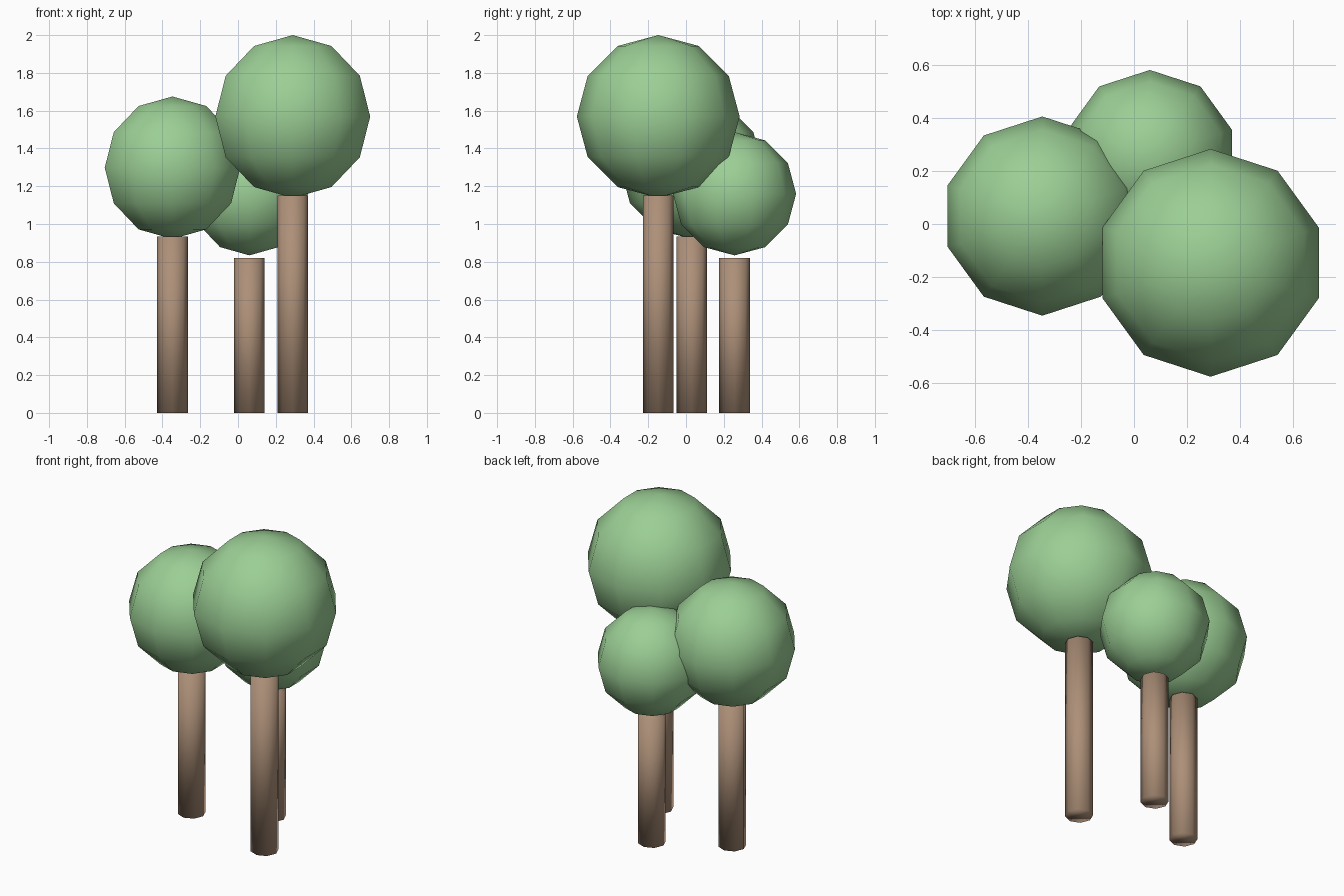
import bpy

if "Cube" in bpy.data.objects:
    bpy.data.objects.remove(bpy.data.objects["Cube"])


def material(name, color):
    mat = bpy.data.materials.new(name)
    mat.diffuse_color = color
    mat.use_nodes = True
    mat.node_tree.nodes["Principled BSDF"].inputs["Base Color"].default_value = mat.diffuse_color
    return mat


leaf = material("leaf_green", (0.33, 0.62, 0.30, 1))
bark = material("bark_brown", (0.42, 0.28, 0.19, 1))


def finish(name, mat):
    obj = bpy.context.object
    obj.name = name
    obj.data.materials.append(mat)
    bpy.ops.object.shade_smooth()


def tree(name, x, y, trunk_top, crown_z, crown_radius):
    # eight-sided straight trunk, smooth shaded over the caps
    bpy.ops.mesh.primitive_cylinder_add(vertices=8, radius=0.081, depth=trunk_top,
                                        location=(x, y, trunk_top / 2))
    finish(name + "_trunk", bark)
    # low-poly ball crown
    bpy.ops.mesh.primitive_uv_sphere_add(segments=10, ring_count=6, radius=crown_radius,
                                         location=(x, y, crown_z))
    finish(name + "_crown", leaf)


tree("tall_tree", 0.29, -0.147, 1.15, 1.569, 0.431)
tree("middle_tree", -0.347, 0.03, 0.935, 1.298, 0.377)
tree("small_tree", 0.06, 0.257, 0.82, 1.16, 0.326)
